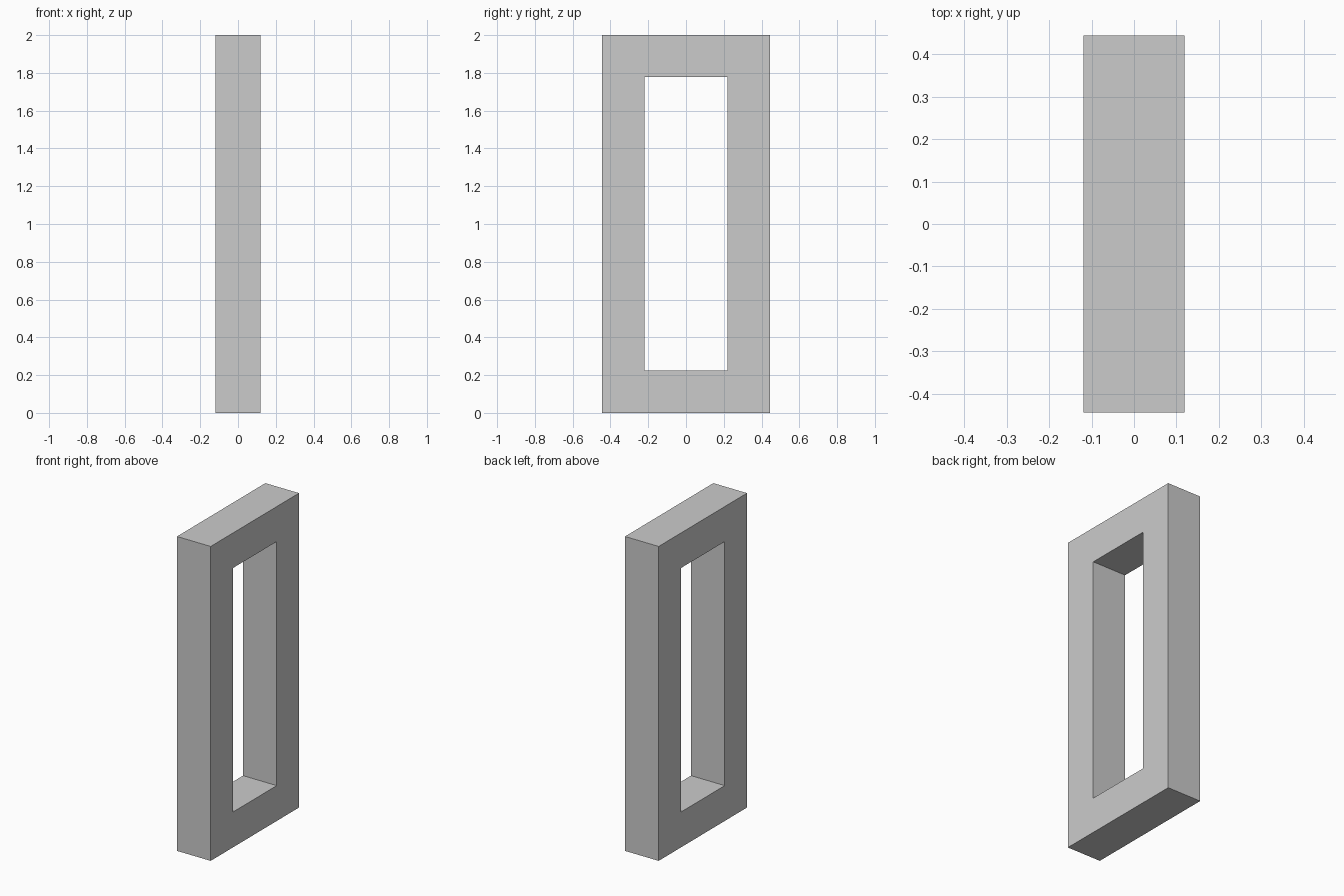
import bpy, bmesh

if "Cube" in bpy.data.objects:
    bpy.data.objects.remove(bpy.data.objects["Cube"])

HALF_DEPTH = 0.1185
OUTER = (0.444, 0.0, 2.0)       # half width, bottom, top
INNER = (0.22, 0.225, 1.777)


def rectangle(bm, half_width, bottom, top):
    corners = [(-half_width, bottom), (half_width, bottom),
               (half_width, top), (-half_width, top)]
    return [bm.verts.new((-HALF_DEPTH, y, z)) for y, z in corners]


# Rectangular frame: mitred ring profile extruded through its thickness
bm = bmesh.new()
outer, inner = rectangle(bm, *OUTER), rectangle(bm, *INNER)
ring = []
for i in range(4):
    j = (i + 1) % 4
    ring.append(bm.faces.new((outer[i], outer[j], inner[j], inner[i])))
result = bmesh.ops.extrude_face_region(bm, geom=ring, use_keep_orig=True)
moved = [g for g in result["geom"] if isinstance(g, bmesh.types.BMVert)]
bmesh.ops.translate(bm, verts=moved, vec=(2 * HALF_DEPTH, 0, 0))
bmesh.ops.recalc_face_normals(bm, faces=bm.faces)

mesh = bpy.data.meshes.new("rectangular_frame")
bm.to_mesh(mesh)
bm.free()
frame = bpy.data.objects.new("rectangular_frame", mesh)
bpy.context.collection.objects.link(frame)
